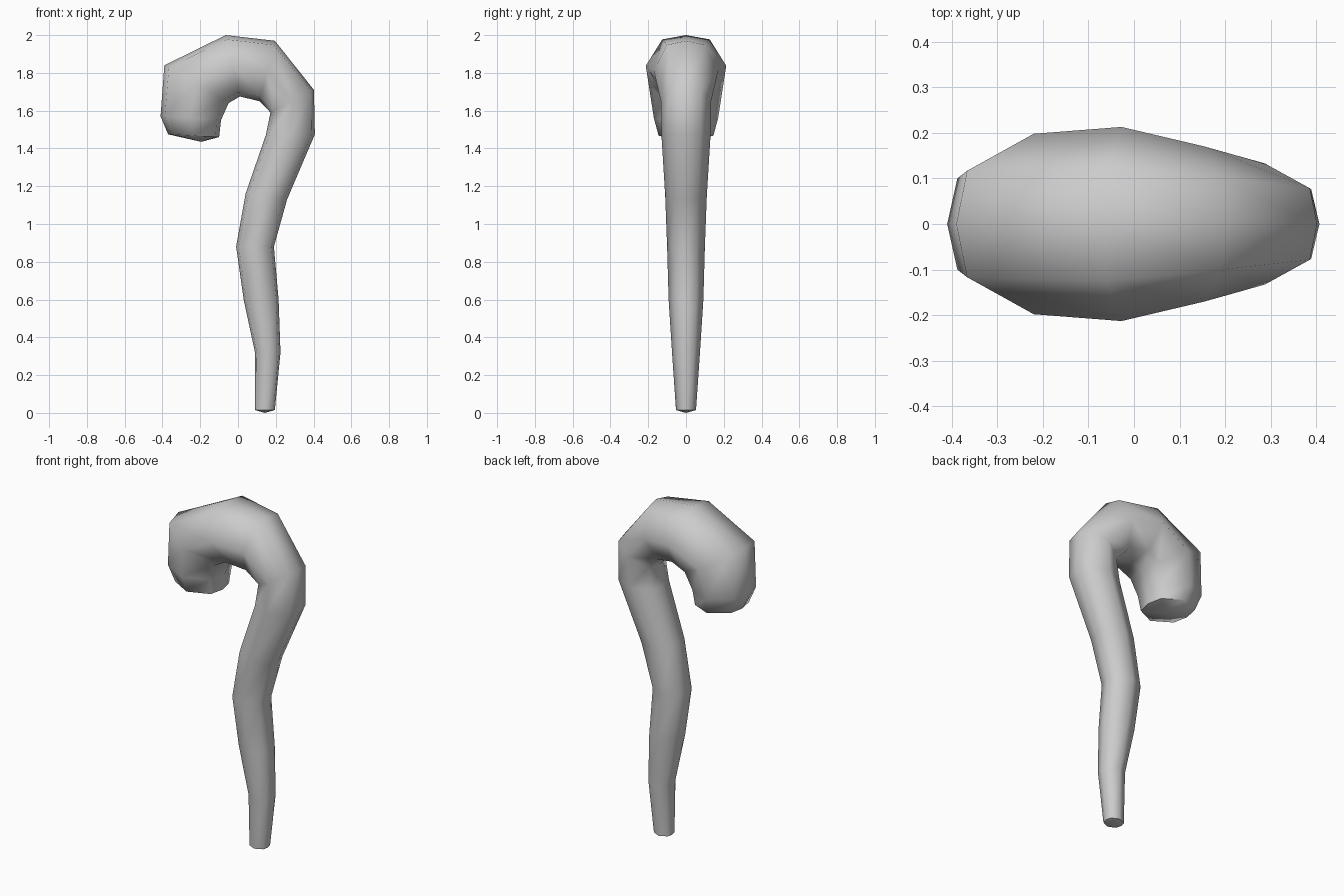
import bpy
import bmesh
import math
from mathutils import Vector

cube = bpy.data.objects.get("Cube")
if cube:
    bpy.data.objects.remove(cube, do_unlink=True)

# One plain grey for the whole cane
grey = bpy.data.materials.new("plain grey")
grey.use_nodes = True
colour = (0.6, 0.6, 0.6, 1)
grey.diffuse_color = colour
grey.node_tree.nodes["Principled BSDF"].inputs["Base Color"].default_value = colour

# Rings from foot to handle end: inner x, z; outer x, z; half depth
rings = [
    (0.09, 0.015, 0.195, 0.015, 0.053),
    (0.09, 0.32, 0.225, 0.32, 0.074),
    (0.03, 0.60, 0.215, 0.60, 0.092),
    (-0.01, 0.88, 0.19, 0.88, 0.10),
    (0.04, 1.16, 0.26, 1.13, 0.11),
    (0.147, 1.47, 0.407, 1.475, 0.13),
    (0.172, 1.59, 0.402, 1.71, 0.133),
    (0.115, 1.65, 0.195, 1.97, 0.17),
    (0.01, 1.675, -0.065, 2.0, 0.213),
    (-0.05, 1.64, -0.39, 1.84, 0.198),
    (-0.09, 1.55, -0.41, 1.57, 0.17),
    (-0.10, 1.46, -0.37, 1.475, 0.145),
]
# Eight-sided cross-section, drawn out towards the inner and outer sides
section = [(1, 0), (0.86, 0.59), (0, 1), (-0.86, 0.59),
           (-1, 0), (-0.86, -0.59), (0, -1), (0.86, -0.59)]

bm = bmesh.new()
loops = []
for ix, iz, ox, oz, depth in rings:
    inner, outer = Vector((ix, 0, iz)), Vector((ox, 0, oz))
    middle, reach = (inner + outer) / 2, (outer - inner) / 2
    loops.append([bm.verts.new(middle + reach * u + Vector((0, depth * v, 0)))
                  for u, v in section])

# Skin between the rings
sides = len(section)
for lower, upper in zip(loops, loops[1:]):
    for i in range(sides):
        j = (i + 1) % sides
        bm.faces.new((lower[i], lower[j], upper[j], upper[i]))

# Shallow pointed caps at the foot and handle end
for loop, tip in ((loops[0], (0.1425, 0, 0)), (loops[-1], (-0.195, 0, 1.435))):
    centre = bm.verts.new(tip)
    for i in range(sides):
        bm.faces.new((loop[i], loop[(i + 1) % sides], centre))

bmesh.ops.recalc_face_normals(bm, faces=bm.faces)
mesh = bpy.data.meshes.new("cane")
bm.to_mesh(mesh)
bm.free()
mesh.materials.append(grey)
cane = bpy.data.objects.new("cane", mesh)
bpy.context.scene.collection.objects.link(cane)

# Smooth shading with crisp rims on the caps
bpy.ops.object.select_all(action="DESELECT")
cane.select_set(True)
bpy.context.view_layer.objects.active = cane
bpy.ops.object.shade_smooth_by_angle(angle=math.radians(62))
